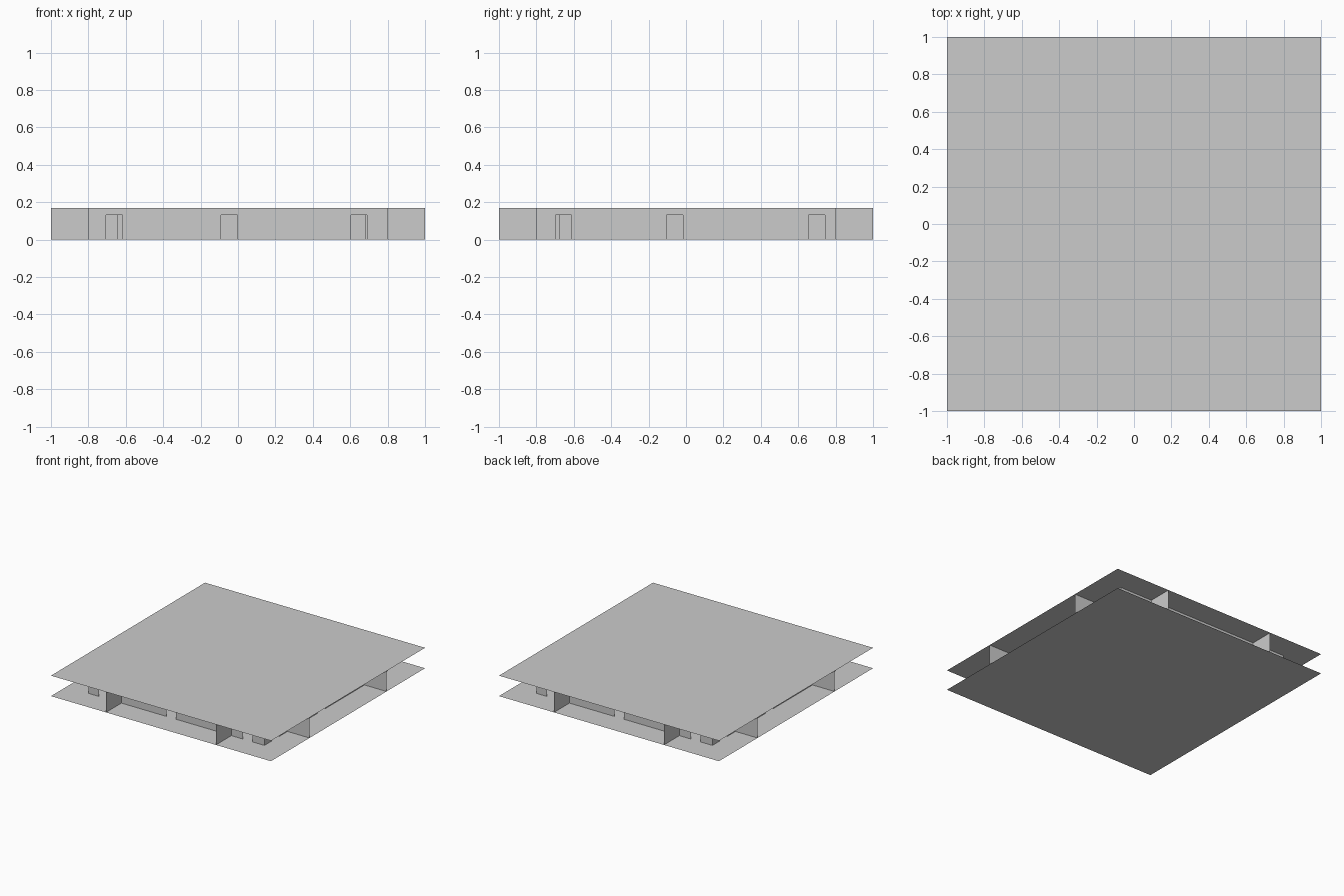
import bpy, bmesh, math
from mathutils import Matrix

if "Cube" in bpy.data.objects:
    bpy.data.objects.remove(bpy.data.objects["Cube"])

H, DOOR_H, DOOR_W = 0.168, 0.132, 0.087


def make_object(name, quads, turn=0.0):
    bm = bmesh.new()
    for q in quads:
        bm.faces.new([bm.verts.new(p) for p in q])
    bmesh.ops.remove_doubles(bm, verts=bm.verts, dist=1e-5)
    bmesh.ops.transform(bm, matrix=Matrix.Rotation(turn, 4, 'Z'), verts=bm.verts)
    mesh = bpy.data.meshes.new(name)
    bm.to_mesh(mesh)
    bm.free()
    obj = bpy.data.objects.new(name, mesh)
    bpy.context.collection.objects.link(obj)


def slab(name, z):
    make_object(name, [[(-1, -1, z), (1, -1, z), (1, 1, z), (-1, 1, z)]])


def wall(name, y, half, doors, turn):
    """Thin wall along x at the given y, facing -y, with door openings."""
    cuts = [-half]
    for d in doors:
        cuts += [d, d + DOOR_W]
    cuts.append(half)
    quads = []
    for i, (a, b) in enumerate(zip(cuts, cuts[1:])):
        if i % 2 == 0:
            quads.append([(a, y, 0), (b, y, 0), (b, y, DOOR_H), (a, y, DOOR_H)])
        quads.append([(a, y, DOOR_H), (b, y, DOOR_H), (b, y, H), (a, y, H)])
    make_object(name, quads, turn)


# Floor and ceiling sheets
slab("floor", 0)
slab("ceiling", H)

# Left edges of the doors in each wall
front_doors = [-0.705, -0.091, 0.604]
side_doors = [-0.698, -0.103, 0.655]
front_inner = [-0.644, 0.684]
side_inner = [-0.676]

# Outer ring walls and long partitions, repeated by half turns
sides = [("front", front_doors, front_inner, 0), ("right", side_doors, side_inner, 90),
         ("back", front_doors, front_inner, 180), ("left", side_doors, side_inner, 270)]
for name, outer, inner, deg in sides:
    turn = math.radians(deg)
    wall(name + "_wall", -0.8, 0.8, outer, turn)
    wall(name + "_partition", -0.5, 1.0, inner, turn)
